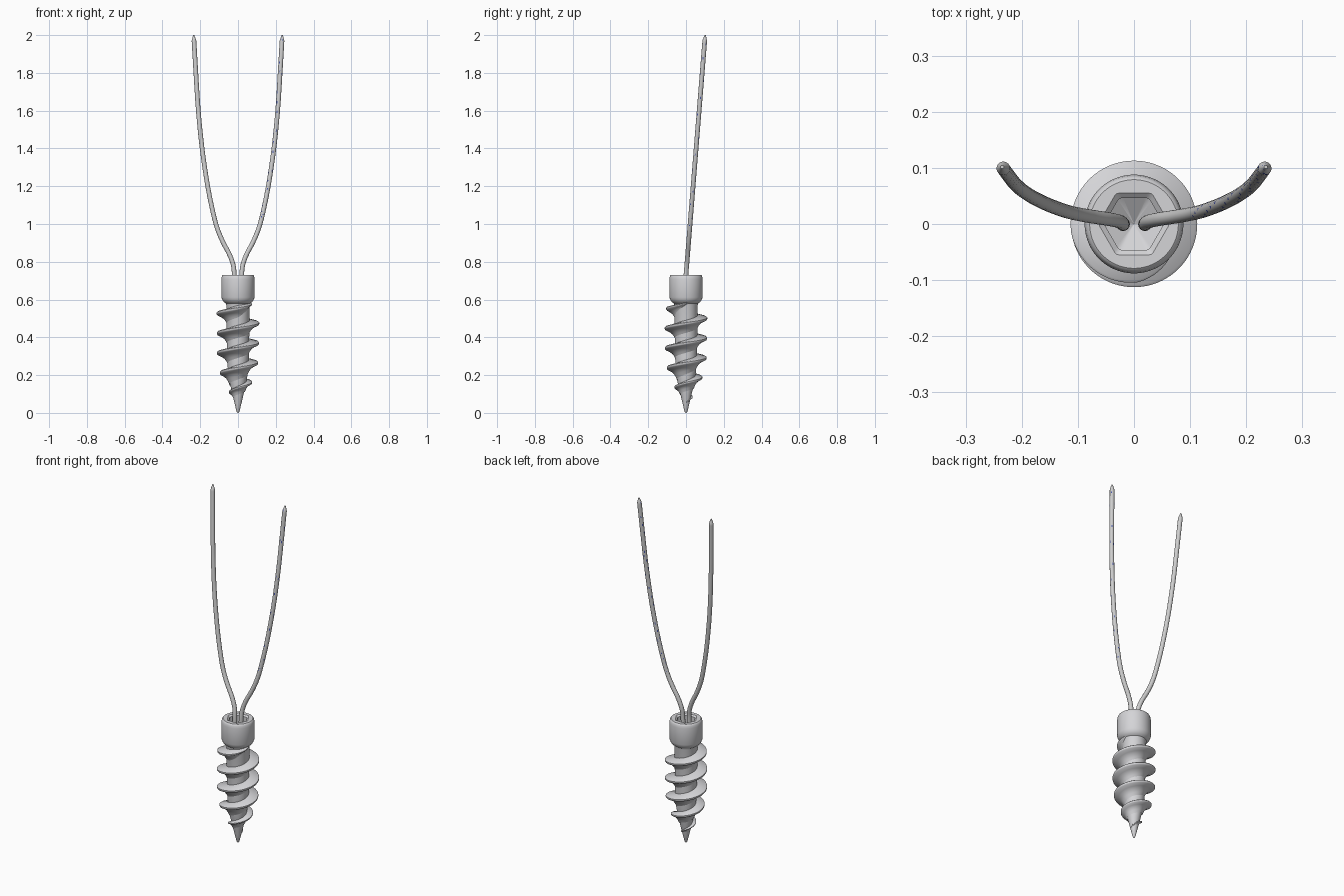
import bpy, bmesh, math
from mathutils import Vector

if "Cube" in bpy.data.objects:
    bpy.data.objects.remove(bpy.data.objects["Cube"])


def material(name, rgb):
    m = bpy.data.materials.new(name)
    m.diffuse_color = (*rgb, 1)
    m.use_nodes = True
    m.node_tree.nodes["Principled BSDF"].inputs["Base Color"].default_value = m.diffuse_color
    return m


METAL = material("metal_grey", (0.66, 0.66, 0.68))
THREAD = material("suture_grey", (0.62, 0.62, 0.62))
BLUE = material("suture_blue", (0.06, 0.09, 0.4))


def interp(table, z):
    """Linear lookup in a list of (z, value) pairs."""
    if z <= table[0][0]:
        return table[0][1]
    for (a, va), (b, vb) in zip(table, table[1:]):
        if z <= b:
            return va + (vb - va) * (z - a) / (b - a)
    return table[-1][1]


def skin(name, rings, mats, angle, paint=None):
    """Join equal closed rings of points into a capped solid."""
    bm = bmesh.new()
    vs = [[bm.verts.new(p) for p in ring] for ring in rings]
    n = len(rings[0])
    for i in range(len(vs) - 1):
        for j in range(n):
            k = (j + 1) % n
            f = bm.faces.new((vs[i][j], vs[i][k], vs[i + 1][k], vs[i + 1][j]))
            if paint:
                f.material_index = paint(i, j)
    bm.faces.new(vs[0])
    bm.faces.new(vs[-1])
    bmesh.ops.recalc_face_normals(bm, faces=bm.faces)
    me = bpy.data.meshes.new(name)
    bm.to_mesh(me)
    bm.free()
    for m in mats:
        me.materials.append(m)
    me.shade_smooth()
    me.set_sharp_from_angle(angle=math.radians(angle))
    ob = bpy.data.objects.new(name, me)
    bpy.context.collection.objects.link(ob)
    return ob


# Screw body: pointed shaft, neck, rounded head, hexagonal socket with conical floor
SHAFT = [(0.0, 0.003), (0.008, 0.008), (0.05, 0.018), (0.1, 0.03), (0.16, 0.044),
         (0.22, 0.053), (0.3, 0.058), (0.57, 0.062)]
HEAD = [(0.58, 0.065), (0.586, 0.074), (0.596, 0.082), (0.612, 0.088),
        (0.708, 0.088), (0.72, 0.086), (0.727, 0.083), (0.73, 0.079)]
SOCKET = [(0.73, 0.055), (0.722, 0.046), (0.5, 0.046), (0.47, 0.0005)]
N = 96


def circle(z, r):
    return [(r * math.cos(2 * math.pi * j / N), r * math.sin(2 * math.pi * j / N), z)
            for j in range(N)]


def hexagon(z, apothem):
    pts = []
    for j in range(N):
        a = 2 * math.pi * j / N
        off = (a % (math.pi / 3)) - math.pi / 6
        r = min(apothem / math.cos(off), apothem * 1.13)
        pts.append((r * math.cos(a), r * math.sin(a), z))
    return pts


skin("screw_body", [circle(z, r) for z, r in SHAFT + HEAD]
     + [hexagon(z, r) for z, r in SOCKET], [METAL], 32)

# Right-handed helical thread that fades out at the tip and under the head
CREST = [(0.05, 0.017), (0.08, 0.034), (0.115, 0.052), (0.165, 0.077), (0.21, 0.096),
         (0.265, 0.107), (0.32, 0.112), (0.53, 0.113), (0.555, 0.104), (0.585, 0.064)]
PITCH = 0.105
Z0, Z1 = 0.05, 0.583
STEPS = 400
rings = []
for i in range(STEPS + 1):
    z = Z0 + (Z1 - Z0) * i / STEPS
    a = 2 * math.pi * (z - 0.475) / PITCH
    root = interp(SHAFT, z) - 0.006
    R = max(interp(CREST, z), root + 0.004)
    d = R - root
    s = min(1, d / 0.05)
    profile = [(root, 0.017), (R - 0.08 * d, 0.007), (R, 0.003), (R, -0.004),
               (R - 0.06 * d, -0.009), (root + 0.6 * d, -0.018),
               (root + 0.35 * d, -0.028), (root + 0.17 * d, -0.042), (root, -0.062)]
    rings.append([(r * math.cos(a), r * math.sin(a), max(z + h * s, 0.02))
                  for r, h in profile])
skin("screw_thread", rings, [METAL], 40)

# Two sutures leaving the socket and spreading upwards and backwards
PATH = [(0.02, 0.49), (0.02, 0.62), (0.02, 0.73), (0.026, 0.785), (0.046, 0.84),
        (0.08, 0.905), (0.109, 0.975), (0.132, 1.06), (0.162, 1.21), (0.19, 1.4),
        (0.21, 1.6), (0.223, 1.8), (0.233, 1.97), (0.235, 2.0)]
SUB = 16


def smooth_path(points):
    """Catmull-Rom curve through the points."""
    p = [points[0]] + points + [points[-1]]
    out = []
    for i in range(1, len(p) - 2):
        a, b, c, d = p[i - 1:i + 3]
        for k in range(SUB):
            t = k / SUB
            out.append(0.5 * (2 * b + (c - a) * t + (2 * a - 5 * b + 4 * c - d) * t * t
                              + (3 * b - a - 3 * c + d) * t ** 3))
    return out + [points[-1]]


def suture(name, side, paint=None):
    pts = smooth_path([Vector((side * x, 0.08 * max(0, z - 0.73), z)) for x, z in PATH])
    rings = []
    for i, p in enumerate(pts):
        t = (pts[min(i + 1, len(pts) - 1)] - pts[max(i - 1, 0)]).normalized()
        u = Vector((0, 1, 0))
        u = (u - t * u.dot(t)).normalized()
        v = t.cross(u)
        r = interp([(1.972, 0.0122), (2.0, 0.003)], p.z)
        rings.append([p + r * (u * math.cos(2 * math.pi * j / 16)
                               + v * math.sin(2 * math.pi * j / 16)) for j in range(16)])
    skin(name, rings, [THREAD, BLUE], 40, paint)


def flecks(i, j):
    """Sparse blue flecks, mostly on the inner side above the bend."""
    if i < 6 * SUB:
        return 0
    return int((5 * i + 3 * j) % (17 if 1 <= j <= 7 else 41) == 0)


suture("left_suture", -1)
suture("right_suture", 1, flecks)
